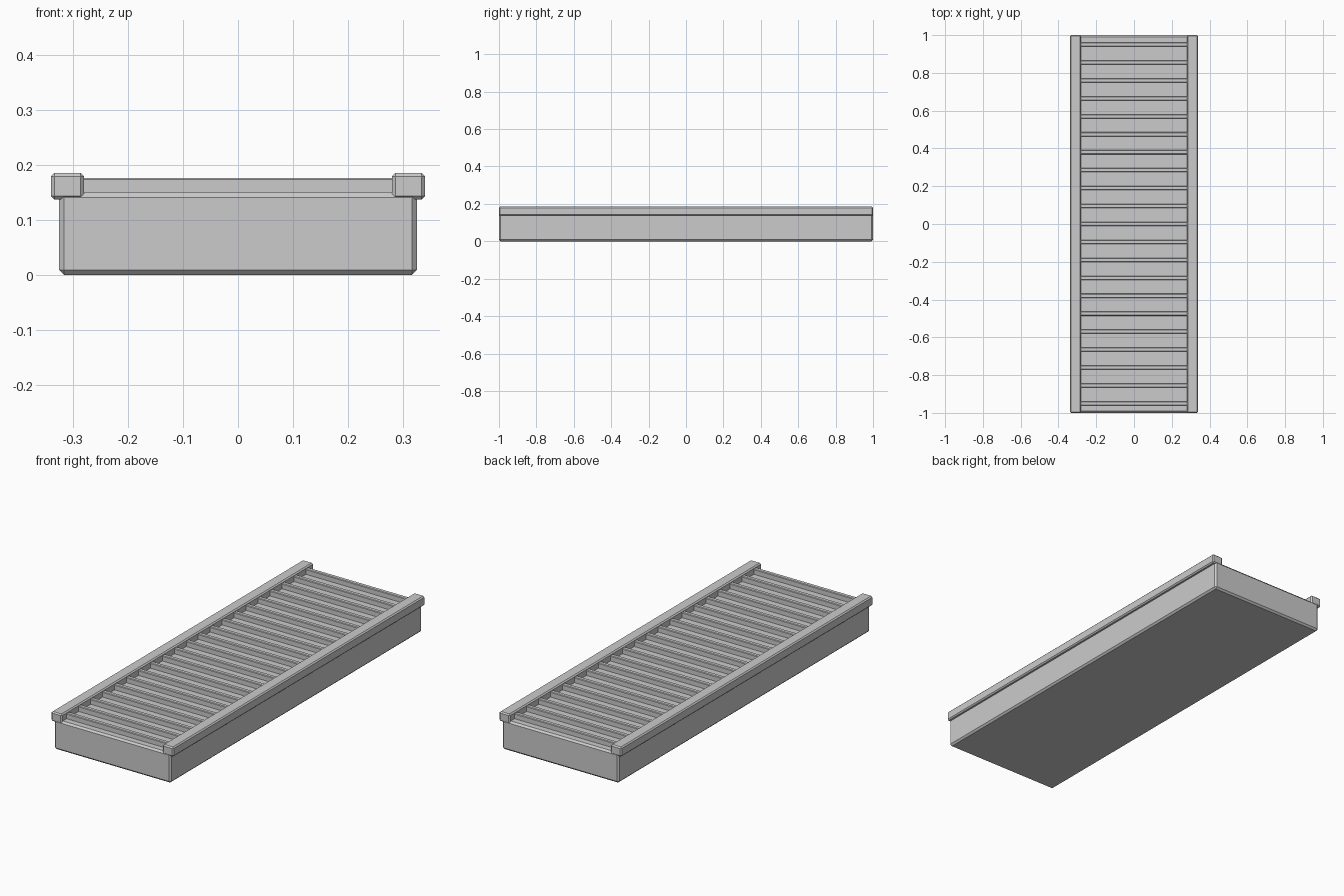
import bpy

if "Cube" in bpy.data.objects:
    bpy.data.objects.remove(bpy.data.objects["Cube"], do_unlink=True)

grey = bpy.data.materials.new("light grey")
grey.use_nodes = True
colour = (0.6, 0.6, 0.6, 1)
grey.diffuse_color = colour
grey.node_tree.nodes["Principled BSDF"].inputs["Base Color"].default_value = colour


def block(name, low, high, bevel):
    """Bevelled box between two opposite corners."""
    centre = [(a + b) / 2 for a, b in zip(low, high)]
    bpy.ops.mesh.primitive_cube_add(size=1, location=centre)
    ob = bpy.context.object
    ob.name = name
    ob.scale = [b - a for a, b in zip(low, high)]
    bpy.ops.object.transform_apply(location=False, rotation=False, scale=True)
    mod = ob.modifiers.new("edge bevel", 'BEVEL')
    mod.width = bevel
    mod.segments = 1
    ob.data.materials.append(grey)
    return ob


# Solid tray body
block("body", (-0.325, -1, 0), (0.325, 1, 0.15), 0.009)

# Overhanging side rails
for side, name in ((-1, "right_rail"), (1, "left_rail")):
    xs = sorted((side * 0.28, side * 0.34))
    block(name, (xs[0], -1, 0.137), (xs[1], 1, 0.185), 0.006)

# Cross ribs between the rails
RIBS = 21
PITCH = 0.095
for i in range(RIBS):
    y = (i - (RIBS - 1) / 2) * PITCH
    block(f"rib_{i + 1}", (-0.285, y - 0.011, 0.145), (0.285, y + 0.011, 0.176), 0.003)
